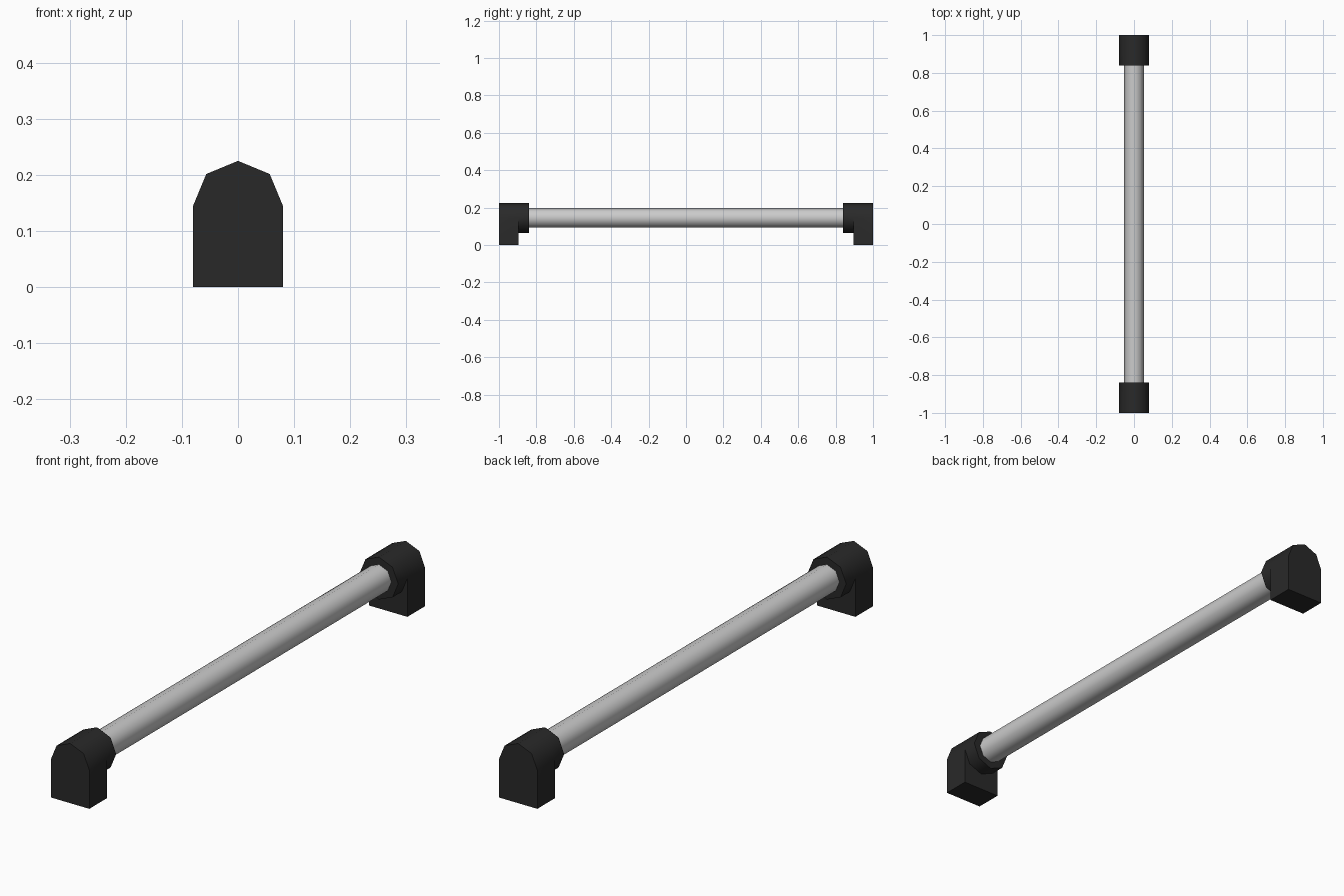
import bpy, bmesh
from math import cos, sin, pi, radians

if "Cube" in bpy.data.objects:
    bpy.data.objects.remove(bpy.data.objects["Cube"])

AXIS_Z, R_COLLAR, R_ROD = 0.145, 0.08, 0.052
Y_END, Y_FOOT, Y_COLLAR = -1.0, -0.895, -0.84


def octagon(bm, y, r, ids=range(8)):
    return [bm.verts.new((r * cos(i * pi / 4), y, AXIS_Z + r * sin(i * pi / 4))) for i in ids]


def strip(bm, a, b, closed=True):
    n = len(a)
    for i in range(n if closed else n - 1):
        j = (i + 1) % n
        bm.faces.new((a[i], a[j], b[j], b[i]))


def finish(bm, name, mat=None):
    bmesh.ops.recalc_face_normals(bm, faces=bm.faces)
    me = bpy.data.meshes.new(name)
    bm.to_mesh(me)
    bm.free()
    ob = bpy.data.objects.new(name, me)
    bpy.context.collection.objects.link(ob)
    if mat:
        me.materials.append(mat)
    bpy.ops.object.select_all(action='DESELECT')
    ob.select_set(True)
    bpy.context.view_layer.objects.active = ob
    bpy.ops.object.shade_smooth_by_angle(angle=radians(50))
    return ob


black = bpy.data.materials.new("black_plastic")
black.diffuse_color = (0.022, 0.022, 0.022, 1)
black.use_nodes = True
black.node_tree.nodes["Principled BSDF"].inputs["Base Color"].default_value = black.diffuse_color

# End bracket: arched foot plate with an octagonal collar
bm = bmesh.new()
feet = [[bm.verts.new((s * R_COLLAR, y, 0)) for s in (-1, 1)] for y in (Y_END, Y_FOOT)]
arch = octagon(bm, Y_END, R_COLLAR, range(5))
ring = octagon(bm, Y_FOOT, R_COLLAR)
lip = octagon(bm, Y_COLLAR, R_COLLAR)
outer = feet[0] + arch
strip(bm, outer, feet[1] + ring[:5])
strip(bm, ring, lip)
bm.faces.new(outer)
bm.faces.new(lip)
bm.faces.new(feet[1] + [ring[i] for i in (0, 7, 6, 5, 4)])
bracket = finish(bm, "end_brackets", black)
mirror = bracket.modifiers.new("mirror", 'MIRROR')
mirror.use_axis = (False, True, False)

# Grey rod between the brackets
bm = bmesh.new()
a, b = octagon(bm, Y_COLLAR - 0.01, R_ROD), octagon(bm, -Y_COLLAR + 0.01, R_ROD)
strip(bm, a, b)
bm.faces.new(a)
bm.faces.new(b)
finish(bm, "rod")
